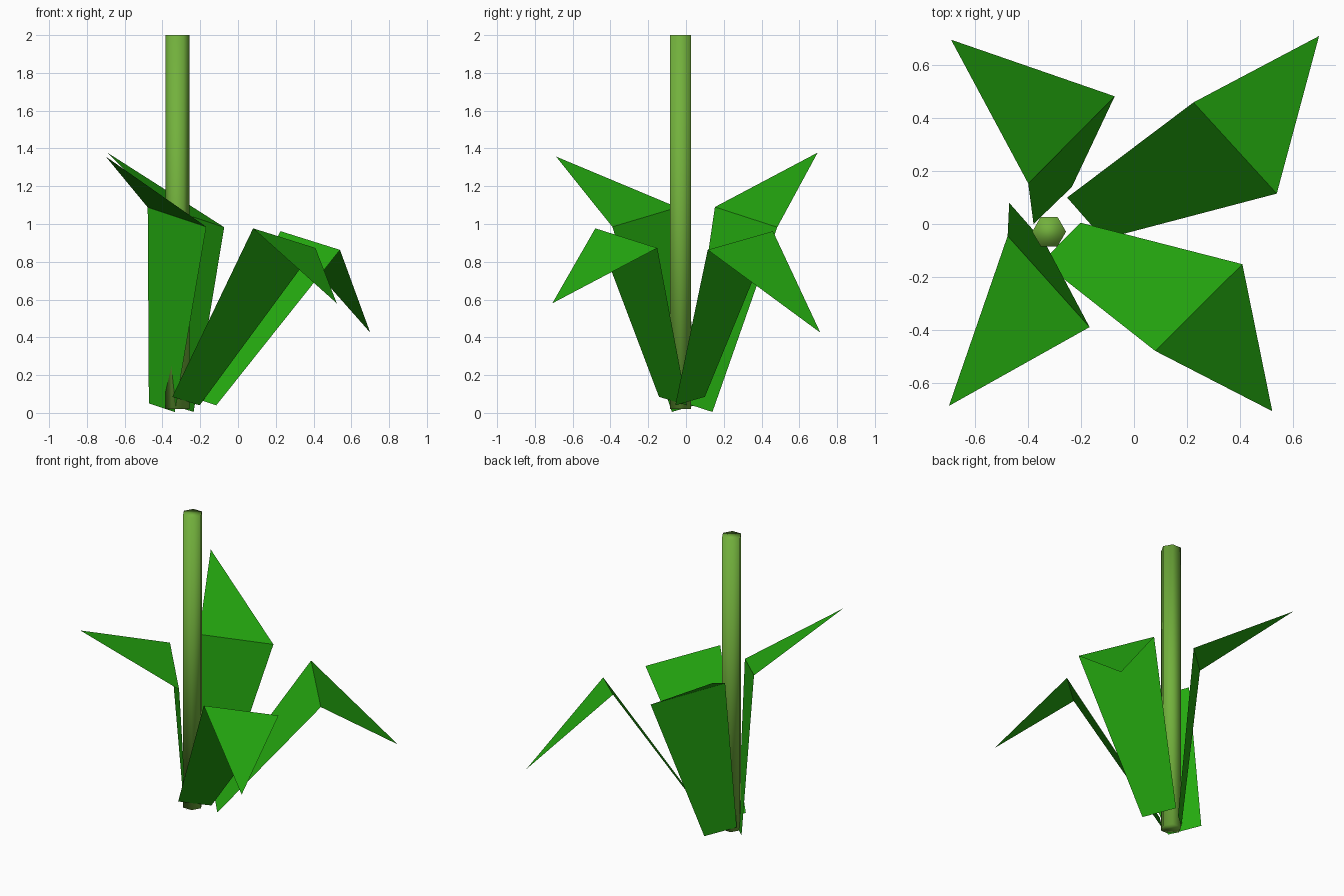
import bpy, bmesh
from mathutils import Vector, Matrix

if "Cube" in bpy.data.objects:
    bpy.data.objects.remove(bpy.data.objects["Cube"])


def material(name, rgb):
    m = bpy.data.materials.new(name)
    m.diffuse_color = (*rgb, 1)
    m.use_nodes = True
    m.node_tree.nodes["Principled BSDF"].inputs["Base Color"].default_value = m.diffuse_color
    return m


LEAF = material("leaf_green", (0.018, 0.40, 0.005))
STEM = material("stem_green", (0.17, 0.44, 0.046))


def finish(bm, name, mat, smooth):
    for f in bm.faces:
        f.smooth = smooth
    me = bpy.data.meshes.new(name)
    bm.to_mesh(me)
    bm.free()
    me.materials.append(mat)
    ob = bpy.data.objects.new(name, me)
    bpy.context.collection.objects.link(ob)
    return ob


# Hexagonal stem, smooth shaded
bm = bmesh.new()
bmesh.ops.create_cone(bm, cap_ends=True, segments=6, radius1=0.064, radius2=0.064,
                      depth=1.98, matrix=Matrix.Rotation(1.5707963, 4, 'Z'))
bmesh.ops.translate(bm, verts=bm.verts, vec=(-0.321, -0.029, 1.01))
finish(bm, "stem", STEM, True)


# Folded leaf: a blade from the base edge to the fold, then a pointed tip
def leaf(name, base_a, base_b, fold_b, fold_a, tip):
    bm = bmesh.new()
    a, b, c, d, t = [bm.verts.new(p) for p in (base_a, base_b, fold_b, fold_a, tip)]
    bm.faces.new((a, b, c, d))
    bm.faces.new((d, c, t))
    bm.normal_update()
    # upper side faces up
    if sum(f.normal.z for f in bm.faces) < 0:
        bmesh.ops.reverse_faces(bm, faces=bm.faces)
    finish(bm, name, LEAF, False)


leaf("leaf_back_left", (-0.235, 0.14, 0.005), (-0.38, 0.0, 0.05),
     (-0.40, 0.153, 1.09), (-0.073, 0.483, 0.983), (-0.692, 0.697, 1.378))
leaf("leaf_front_left", (-0.335, -0.075, 0.005), (-0.472, 0.08, 0.05),
     (-0.478, -0.045, 1.088), (-0.168, -0.39, 0.985), (-0.70, -0.688, 1.357))
leaf("leaf_back_right", (-0.253, 0.10, 0.085), (-0.115, -0.057, 0.04),
     (0.54, 0.115, 0.863), (0.225, 0.46, 0.962), (0.70, 0.711, 0.425))
leaf("leaf_front_right", (-0.348, -0.143, 0.085), (-0.203, 0.005, 0.04),
     (0.41, -0.152, 0.873), (0.08, -0.48, 0.977), (0.523, -0.708, 0.58))
